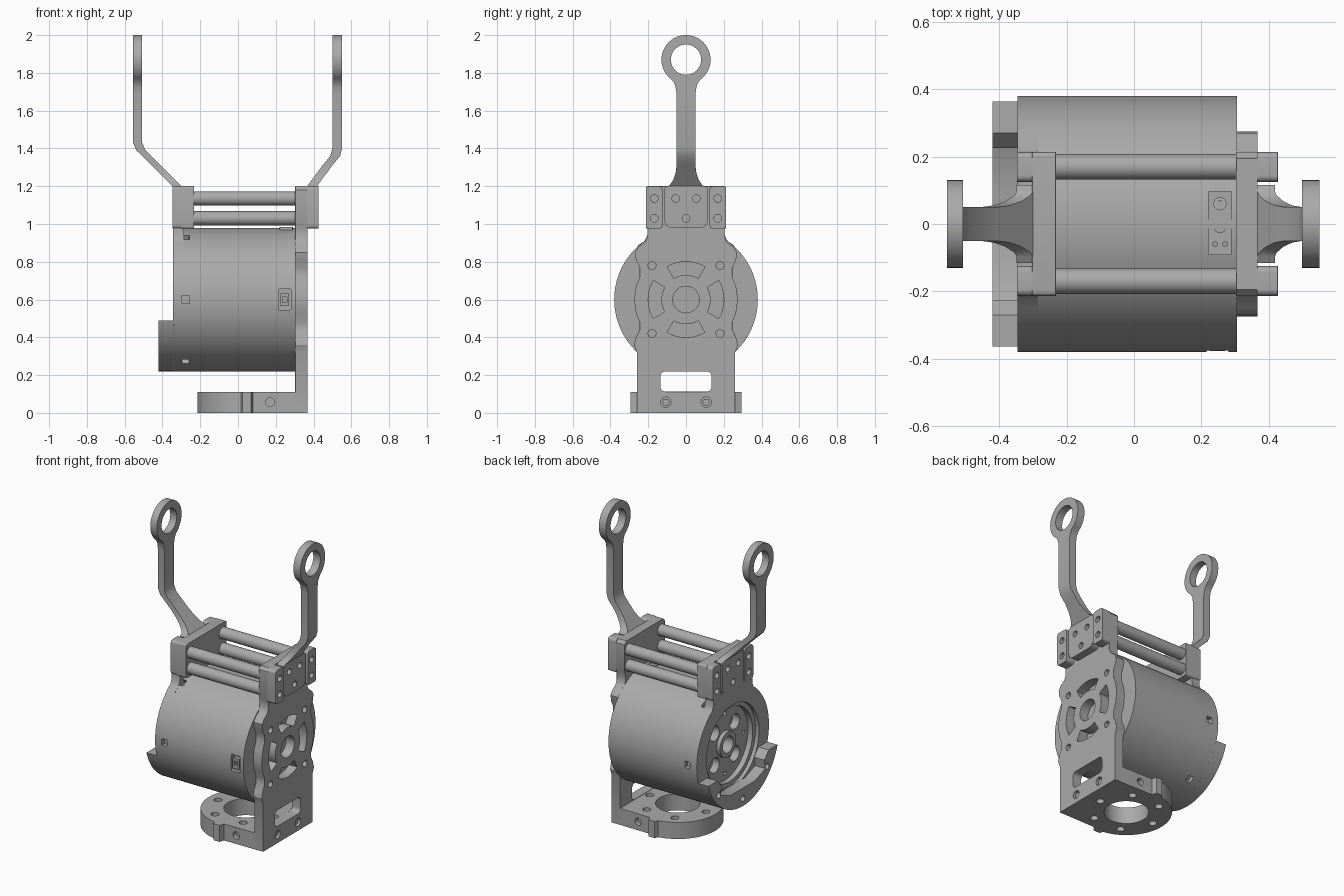
import bpy, bmesh
from math import sin, cos, radians, pi
from mathutils import Matrix, Vector

if "Cube" in bpy.data.objects:
    bpy.data.objects.remove(bpy.data.objects["Cube"])

grey = bpy.data.materials.new("machined grey")
grey.use_nodes = True
grey.diffuse_color = (0.4, 0.4, 0.4, 1)
grey.node_tree.nodes["Principled BSDF"].inputs["Base Color"].default_value = (0.4, 0.4, 0.4, 1)

# Local 2D plane -> world, by extrusion axis
AXES = {
    "x": Matrix(((0, 0, 1), (1, 0, 0), (0, 1, 0))),
    "y": Matrix(((1, 0, 0), (0, 0, -1), (0, 1, 0))),
    "z": Matrix.Identity(3),
}
MID = 0.6       # height of the motor axis


def arc(u, v, r, a0, a1, n=24):
    return [(u + r * cos(radians(a0 + (a1 - a0) * i / n)),
             v + r * sin(radians(a0 + (a1 - a0) * i / n))) for i in range(n + 1)]


def circle(u, v, r, n=24):
    return arc(u, v, r, 0, 360, n)[:-1]


def rounded(u0, u1, v0, v1, r):
    return (arc(u1 - r, v1 - r, r, 0, 90, 5) + arc(u0 + r, v1 - r, r, 90, 180, 5)
            + arc(u0 + r, v0 + r, r, 180, 270, 5) + arc(u1 - r, v0 + r, r, 270, 360, 5))


def arc_slot(r0, r1, mid, half):
    return arc(0, MID, r1, mid - half, mid + half, 12) + arc(0, MID, r0, mid + half, mid - half, 12)


def mirrored(half):
    """Close a right-hand outline (bottom to top) with its mirror image."""
    return half + [(-u, v) for u, v in reversed(half) if abs(u) > 1e-5]


def finish(ob):
    ob.data.shade_smooth()
    ob.data.set_sharp_from_angle(angle=radians(30))


def prism(name, axis, lo, hi, outline, holes=(), bevel=0.0):
    """Extrude an outline with holes between lo and hi along an axis."""
    cu = bpy.data.curves.new(name, "CURVE")
    cu.dimensions, cu.fill_mode, cu.extrude = "2D", "BOTH", (hi - lo) / 2
    for loop in [outline, *holes]:
        sp = cu.splines.new("POLY")
        sp.points.add(len(loop) - 1)
        for p, (u, v) in zip(sp.points, loop):
            p.co = (u, v, 0, 1)
        sp.use_cyclic_u = True
    tmp = bpy.data.objects.new(name, cu)
    bpy.context.collection.objects.link(tmp)
    bpy.context.view_layer.update()
    me = bpy.data.meshes.new_from_object(tmp.evaluated_get(bpy.context.evaluated_depsgraph_get()))
    bpy.data.objects.remove(tmp)
    me.transform(AXES[axis].to_4x4())
    shift = [0, 0, 0]
    shift["xyz".index(axis)] = (lo + hi) / 2
    me.transform(Matrix.Translation(shift))
    bm = bmesh.new()
    bm.from_mesh(me)
    bmesh.ops.remove_doubles(bm, verts=bm.verts, dist=1e-5)
    bmesh.ops.recalc_face_normals(bm, faces=bm.faces)
    bm.to_mesh(me)
    bm.free()
    me.materials.clear()
    me.materials.append(grey)
    ob = bpy.data.objects.new(name, me)
    bpy.context.collection.objects.link(ob)
    if bevel:
        mod = ob.modifiers.new("chamfer", "BEVEL")
        mod.width, mod.segments, mod.limit_method = bevel, 2, "ANGLE"
        mod.angle_limit = radians(50)
    finish(ob)
    return ob


def cut(ob, cutters):
    """Subtract temporary cutters, then remove them."""
    for c in cutters:
        c.hide_render = True
        mod = ob.modifiers.new("cut", "BOOLEAN")
        mod.operation, mod.solver, mod.object = "DIFFERENCE", "EXACT", c
    bpy.context.view_layer.update()
    me = bpy.data.meshes.new_from_object(ob.evaluated_get(bpy.context.evaluated_depsgraph_get()))
    ob.modifiers.clear()
    ob.data = me
    for c in cutters:
        bpy.data.objects.remove(c)
    finish(ob)


# Motor body
housing = prism("motor_housing", "x", -0.2, 0.305, circle(0, MID, 0.38, 96))
cut(housing, [prism("plug_cutter", "y", -0.4, -0.35, rounded(0.215, 0.28, 0.545, 0.655, 0.005))])
prism("plug_insert", "y", -0.377, -0.345, rounded(0.225, 0.27, 0.565, 0.635, 0.005),
      [rounded(0.235, 0.26, 0.585, 0.615, 0.003)])
prism("top_connector", "z", 0.94, 0.984, rounded(0.22, 0.29, -0.092, 0.097, 0.004),
      [circle(0.255, s, 0.018, 16) for s in (-0.008, 0.06)]
      + [rounded(u - 0.006, u + 0.006, -0.066, -0.054, 0.002) for u in (0.24, 0.27)])
for i, s in enumerate((-0.008, 0.06)):
    prism("connector_pin_%d" % (i + 1), "z", 0.94, 0.978, circle(0.255, s, 0.011, 12))

# Rim around the open end, with six square pockets
rim = prism("end_rim", "x", -0.345, -0.2, circle(0, MID, 0.38, 96), [circle(0, MID, 0.275, 64)])
pockets = []
for k in range(6):
    c = prism("pocket_cutter", "z", 0.35, 0.4, rounded(-0.297, -0.257, -0.022, 0.022, 0.003))
    c.data.transform(Matrix.Translation((0, 0, MID)) @ Matrix.Rotation(k * pi / 3 + pi / 6, 4, "X"))
    pockets.append(c)
cut(rim, pockets)

# Gear hub inside the opening
lobes = [circle(0.15 * cos(radians(a)), MID + 0.15 * sin(radians(a)), 0.05) for a in range(45, 405, 90)]
screws = [circle(0.2 * cos(radians(a)), MID + 0.2 * sin(radians(a)), 0.014, 12) for a in range(0, 360, 45)
          if a % 90 == 0]
prism("hub_disc", "x", -0.285, -0.235, circle(0, MID, 0.276, 64), lobes + screws + [circle(0, MID, 0.055)])
prism("hub_ring", "x", -0.32, -0.28, circle(0, MID, 0.276, 64), [circle(0, MID, 0.245, 64)])
prism("hub_collar", "x", -0.31, -0.28, circle(0, MID, 0.085, 32), [circle(0, MID, 0.055)])

# Lower guard on the open end
guard = arc(0, MID, 0.38, -163, -17, 48) + [(0.27, 0.49), (0.225, 0.44), (0.235, 0.38), (0.13, 0.34),
                                            (-0.13, 0.34), (-0.235, 0.38), (-0.225, 0.44), (-0.27, 0.49)]
prism("end_guard", "x", -0.42, -0.34, guard,
      [circle(0.33 * cos(radians(a)), MID + 0.33 * sin(radians(a)), 0.02, 16) for a in (-140, -90, -40)],
      bevel=0.006)

# Tall side plate
ROD_Z = (1.03, 1.135)
head_holes = [circle(s * 0.168, z, 0.02, 16) for s in (-1, 1) for z in ROD_Z]
arm_holes = [circle(u, z, 0.02, 16) for u, z in ((-0.055, 1.135), (0.055, 1.135), (0, 1.03))]
plate_half = [(0.26, 0), (0.26, 0.32), (0.275, 0.36), (0.265, 0.4), (0.245, 0.44), (0.245, 0.48),
              (0.265, 0.53), (0.275, 0.6), (0.265, 0.67), (0.245, 0.72), (0.245, 0.77), (0.265, 0.81),
              (0.27, 0.85), (0.25, 0.88), (0.22, 0.9), (0.205, 0.93), (0.205, 0.98), (0.213, 1.0),
              (0.213, 1.18), (0.195, 1.2)]
slots = [arc_slot(0.13, 0.2, a, 30) for a in (0, 90, 180, 270)]
bolts = [circle(s * 0.18, MID + t * 0.18, 0.021, 16) for s in (-1, 1) for t in (-1, 1)]
feet_bolts = [circle(s * 0.107, 0.057, 0.027, 16) for s in (-1, 1)]
side = prism("side_plate", "x", 0.303, 0.367, mirrored(plate_half),
             slots + bolts + feet_bolts + [circle(0, MID, 0.07, 32), rounded(-0.135, 0.135, 0.112, 0.22, 0.025)],
             bevel=0.006)
for i, s in enumerate((-1, 1)):
    prism("foot_screw_%d" % (i + 1), "x", 0.3, 0.355, circle(s * 0.107, 0.057, 0.02, 6))

# Foot flange
half = [(0.08, 0.262), (0.07, 0.295), (0.025, 0.295), (0.015, 0.272)]
foot_outline = ([(0.31, -0.26), (0.31, 0.26)] + half + arc(0.06, 0, 0.275, 102, 258, 48)
                + [(x, -y) for x, y in reversed(half)])
foot = prism("foot_flange", "z", 0, 0.11, foot_outline,
             [circle(0.06, 0, 0.135, 48)]
             + [circle(0.06 + 0.207 * cos(radians(a)), 0.207 * sin(radians(a)), 0.025, 16)
                for a in range(0, 360, 60)])
cut(foot, [prism("side_hole_cutter", "y", s * 0.26 - 0.03, s * 0.26 + 0.03, circle(0.17, 0.057, 0.024, 16))
           for s in (-1, 1)])

# Neck and head block above the open end
neck = [(0.28, 0.85), (0.25, 0.89), (0.22, 0.91), (0.205, 0.94), (0.205, 0.99)]
prism("rim_neck", "x", -0.345, -0.285,
      neck + [(-u, v) for u, v in reversed(neck)] + arc(0, MID, 0.32, 135, 45, 16))
prism("rim_head", "x", -0.302, -0.232, rounded(-0.213, 0.213, 0.975, 1.2, 0.012), bevel=0.004)


def fork_arm(name, x0, x1, reach, bend):
    """Flat eye-ended bar, sheared sideways between its base and the bend."""
    half = (arc(0.075, 1.02, 0.04, -90, 0, 6) + [(0.115, 1.19), (0.085, 1.207), (0.067, 1.235), (0.055, 1.27),
            (0.05, 1.31), (0.05, 1.69), (0.056, 1.73), (0.068, 1.755)] + arc(0, 1.87, 0.13, -50, 90, 28))
    ob = prism(name, "x", x0, x1, mirrored(half), [circle(0, 1.87, 0.08, 40)] + arm_holes)
    bm = bmesh.new()
    bm.from_mesh(ob.data)
    for z in (1.2, bend - 0.02, bend + 0.02):
        bmesh.ops.bisect_plane(bm, geom=bm.verts[:] + bm.edges[:] + bm.faces[:], dist=1e-5,
                               plane_co=Vector((0, 0, z)), plane_no=Vector((0, 0, 1)))
    for v in bm.verts:
        t = min(max((v.co.z - 1.2) / (bend - 1.2), 0), 1)
        if abs(v.co.z - bend) < 0.021:      # ease the bend
            t = 0.92 if v.co.z < bend else 1
        v.co.x += reach * t
    bm.to_mesh(ob.data)
    bm.free()
    finish(ob)


fork_arm("right_fork_arm", -0.348, -0.3, -0.207, 1.41)
fork_arm("left_fork_arm", 0.366, 0.418, 0.133, 1.38)

# Corner clamps beside each arm base
for side_name, x0, x1 in (("right", -0.347, -0.3), ("left", 0.365, 0.427)):
    for pos, s in (("front", -1), ("back", 1)):
        u = sorted((s * 0.125, s * 0.213))
        prism("%s_%s_clamp" % (side_name, pos), "x", x0, x1, rounded(u[0], u[1], 0.975, 1.2, 0.018),
              [h for h in head_holes if h[0][0] * s > 0], bevel=0.004)

# Tie rods joining the heads
for pos, s in (("front", -1), ("back", 1)):
    for level, z in zip(("lower", "upper"), ROD_Z):
        prism("%s_%s_rod" % (pos, level), "x", -0.235, 0.306, circle(s * 0.17, z, 0.038, 32))
